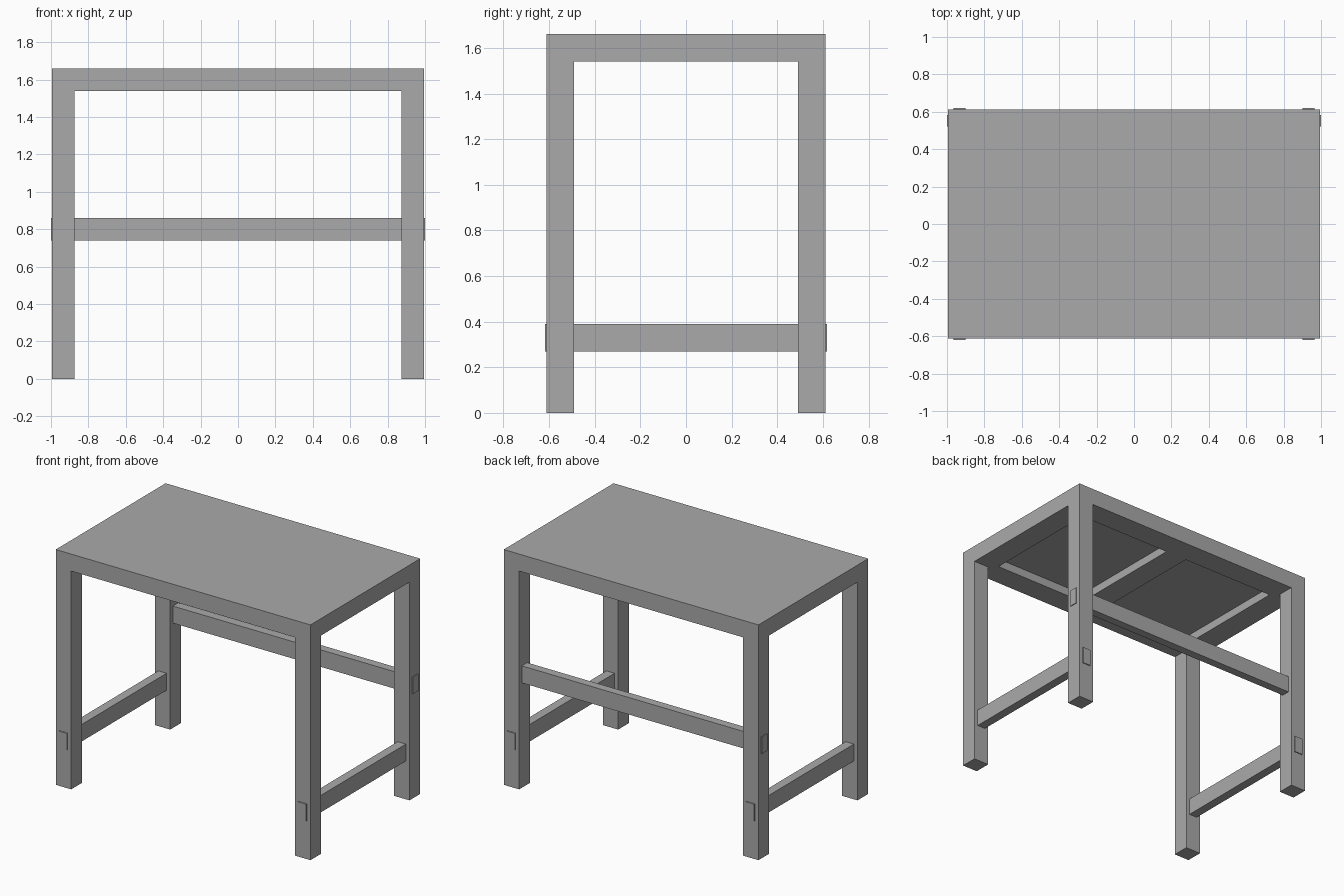
import bpy
import bmesh
from mathutils import Vector

cube = bpy.data.objects.get("Cube")
if cube:
    bpy.data.objects.remove(cube, do_unlink=True)

GREY = 0.40
wood = bpy.data.materials.new("plain_grey")
wood.use_nodes = True
wood.diffuse_color = (GREY, GREY, GREY, 1)
wood.node_tree.nodes["Principled BSDF"].inputs["Base Color"].default_value = (GREY, GREY, GREY, 1)


def beam(name, low, high):
    """Straight box beam between two opposite corners."""
    low, high = Vector(low), Vector(high)
    size, middle = high - low, (low + high) / 2
    bm = bmesh.new()
    bmesh.ops.create_cube(bm, size=1)
    bmesh.ops.scale(bm, vec=size, verts=bm.verts)
    mesh = bpy.data.meshes.new(name)
    bm.to_mesh(mesh)
    bm.free()
    mesh.materials.append(wood)
    obj = bpy.data.objects.new(name, mesh)
    obj.location = middle
    bpy.context.collection.objects.link(obj)
    return obj


# Overall sizes
X, Y = 0.994, 0.612
LEG = 0.12
FRAME = 0.17
FRAME_LOW, FRAME_TOP, TABLE_TOP = 1.54, 1.60, 1.66
SIDES = ((-1, "right"), (1, "left"))

# Legs, and the side stretchers that run through them
for s, side in SIDES:
    cx = s * (X - LEG / 2)
    for t, end in ((-1, "front"), (1, "back")):
        cy = t * (Y - LEG / 2)
        beam(f"{end}_{side}_leg", (cx - LEG / 2, cy - LEG / 2, 0),
             (cx + LEG / 2, cy + LEG / 2, FRAME_LOW))
    beam(f"{side}_stretcher", (cx - 0.032, -Y - 0.007, 0.27), (cx + 0.032, Y + 0.007, 0.39))

# Back rail through both back legs
cy = Y - LEG / 2
beam("back_rail", (-1, cy - 0.03, 0.74), (1, cy + 0.03, 0.86))

# Frame under the top: long rails and three cross rails
for t, end in ((-1, "front"), (1, "back")):
    cy = t * (Y - FRAME / 2)
    beam(f"{end}_frame_rail", (-X, cy - FRAME / 2, FRAME_LOW), (X, cy + FRAME / 2, FRAME_TOP))
for s, side in SIDES + ((0, "middle"),):
    cx = s * (X - FRAME / 2)
    beam(f"{side}_cross_rail", (cx - FRAME / 2, FRAME - Y, FRAME_LOW),
         (cx + FRAME / 2, Y - FRAME, FRAME_TOP))

# Five flush planks form the top
PLANKS = 5
width = 2 * Y / PLANKS
for i in range(PLANKS):
    y = -Y + i * width
    beam(f"top_plank_{i + 1}", (-X, y, FRAME_TOP), (X, y + width, TABLE_TOP))
